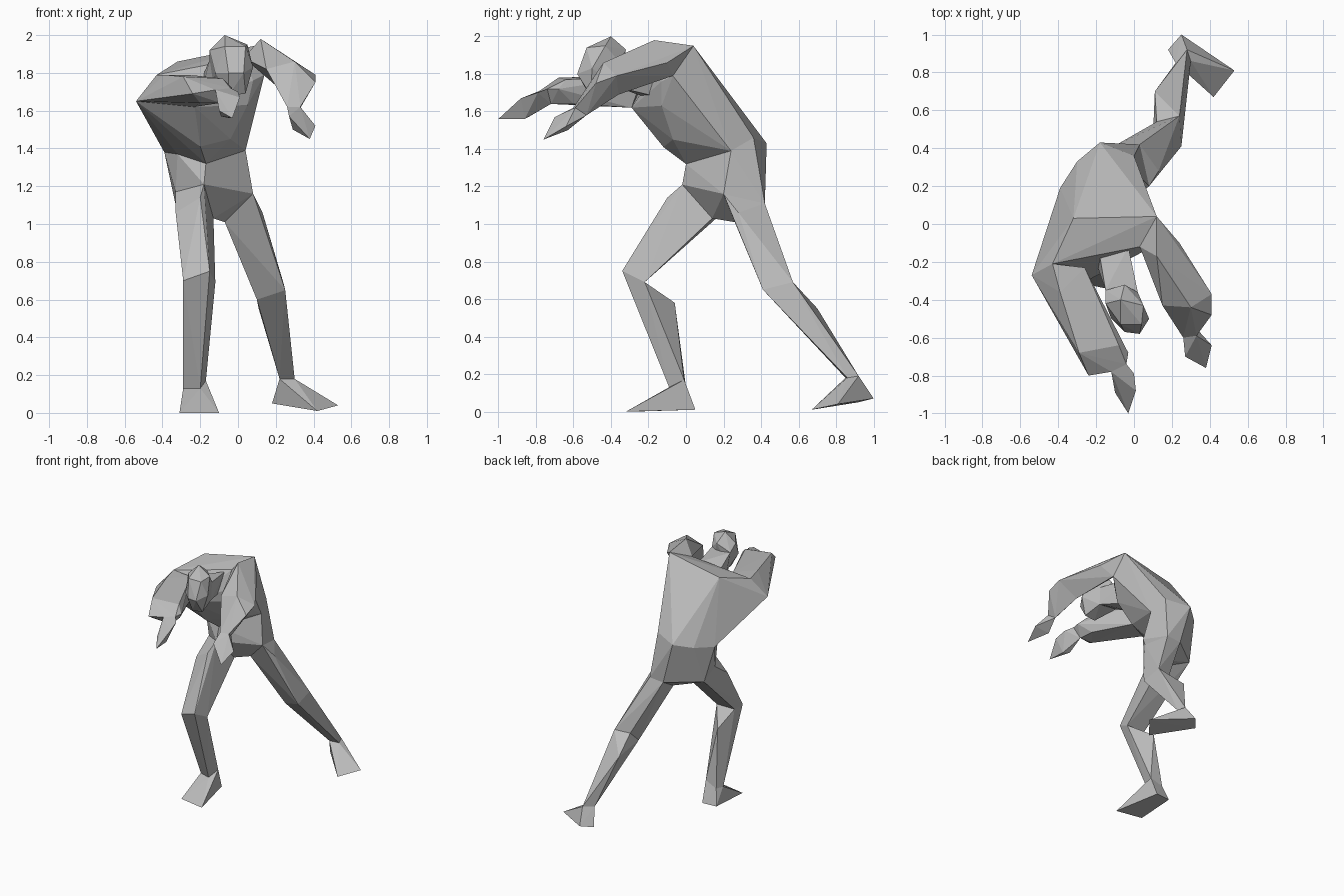
import bpy
import bmesh
from mathutils import Vector

# Remove the default cube only
default_cube = bpy.data.objects.get("Cube")
if default_cube:
    bpy.data.objects.remove(default_cube, do_unlink=True)

# Single clay grey for the whole figure
clay = bpy.data.materials.new("clay_grey")
clay.use_nodes = True
clay.diffuse_color = (.5, .5, .5, 1)
shader = next(node for node in clay.node_tree.nodes if node.type == "BSDF_PRINCIPLED")
shader.inputs["Base Color"].default_value = clay.diffuse_color
shader.inputs["Roughness"].default_value = .9


def build_part(part_name, *sections):
    """Stretch a faceted skin between neighbouring cross-sections."""
    mesh = bpy.data.meshes.new(part_name)
    skin = bmesh.new()
    corners = {corner for section in sections for corner in section}
    for corner in sorted(corners):
        skin.verts.new(Vector(corner))
    result = bmesh.ops.convex_hull(skin, input=skin.verts[:])
    unused = {item for item in result["geom_interior"] + result["geom_unused"]
              if isinstance(item, bmesh.types.BMVert)}
    bmesh.ops.delete(skin, geom=list(unused), context="VERTS")
    bmesh.ops.recalc_face_normals(skin, faces=skin.faces[:])
    skin.to_mesh(mesh)
    skin.free()
    mesh.materials.append(clay)
    part = bpy.data.objects.new(part_name, mesh)
    bpy.context.scene.collection.objects.link(part)
    return part


# Torso landmarks shared by neighbouring parts
left_shoulder_back = (.12, .04, 1.95)
left_armpit = (.14, -.07, 1.79)
left_collar = (.03, -.12, 1.88)
right_shoulder_back = (-.32, .03, 1.86)
right_shoulder_ridge = (-.43, -.21, 1.79)
right_shoulder_tip = (-.54, -.27, 1.65)
right_chest = (-.23, -.29, 1.62)

# Torso cross-sections
waist = [(.04, .24, 1.39), (0, .36, 1.46), (-.18, .43, 1.43), (-.3, .33, 1.4),
         (-.39, .19, 1.38), (-.32, .05, 1.37), (-.17, 0, 1.32)]
belly = [(-.04, -.07, 1.45), (-.2, -.12, 1.41)]
chest = [right_chest, (.05, -.13, 1.63), (.08, -.13, 1.76), left_collar]
shoulders = [left_shoulder_back, left_armpit, right_shoulder_back,
             right_shoulder_ridge, right_shoulder_tip]
right_hip = [(-.18, -.02, 1.21), (-.33, .1, 1.17), (-.33, .24, 1.1), (-.13, .14, 1.03)]
left_hip = [(.08, .2, 1.16), (.03, .42, 1.11), (-.09, .42, 1.1), (-.07, .26, 1.01)]

build_part("chest", waist, belly, chest, shoulders)
build_part("pelvis", waist, right_hip, left_hip)

# Neck and bowed head
nape = [(-.03, -.12, 1.85), (-.18, -.17, 1.8), (-.2, -.2, 1.67), (-.06, -.16, 1.68)]
skull_base = [(.02, -.36, 1.87), (-.15, -.35, 1.87), (-.13, -.36, 1.74), (.02, -.37, 1.73)]
crown = [(-.07, -.4, 2), (.05, -.43, 1.95), (-.15, -.42, 1.92), (-.05, -.32, 1.93)]
face = [(.04, -.53, 1.94), (-.07, -.53, 1.94), (.08, -.5, 1.83), (-.12, -.5, 1.8),
        (.03, -.58, 1.8), (-.05, -.57, 1.8)]
jaw = [(.04, -.51, 1.69), (-.05, -.51, 1.68)]
build_part("neck", nape, skull_base)
build_part("head", skull_base, crown, face, jaw)

# Right arm, folded across the chest
right_arm_root = [right_shoulder_tip, right_shoulder_ridge, right_chest,
                  (-.39, -.36, 1.79), (-.26, -.23, 1.79)]
right_elbow = [(-.24, -.8, 1.69), (-.29, -.68, 1.78), (-.2, -.72, 1.64)]
right_forearm_end = [(-.08, -.64, 1.77), (-.03, -.68, 1.72), (-.1, -.6, 1.64)]
right_wrist = [(-.12, -.78, 1.71), (-.04, -.74, 1.72), (-.09, -.72, 1.64)]
right_knuckles = [(-.1, -.89, 1.6), (.01, -.88, 1.67), (0, -.79, 1.7), (-.09, -.84, 1.57)]
right_fingers = [(-.03, -1, 1.56), (-.04, -.86, 1.56)]
build_part("right_upper_arm", right_arm_root, right_elbow, right_forearm_end)
build_part("right_forearm", right_elbow, right_forearm_end, right_wrist)
build_part("right_hand", right_wrist, right_knuckles, right_fingers)

# Left arm, reaching forward and down
left_arm_root = [left_shoulder_back, left_armpit, left_collar, (.12, -.17, 1.98),
                 (.24, -.1, 1.86)]
left_elbow = [(.3, -.44, 1.86), (.41, -.37, 1.79), (.41, -.48, 1.75),
              (.15, -.43, 1.82), (.25, -.36, 1.69)]
left_wrist = [(.26, -.6, 1.62), (.33, -.59, 1.62), (.31, -.53, 1.58)]
left_hand = [(.41, -.64, 1.52), (.38, -.76, 1.45), (.27, -.7, 1.57), (.29, -.63, 1.5)]
build_part("left_upper_arm", left_arm_root, left_elbow)
build_part("left_forearm", left_elbow, left_wrist)
build_part("left_hand", left_wrist, left_hand)

# Right leg, bent and bearing the weight
right_thigh_top = [(-.33, -.06, 1.06), (-.2, -.1, 1.14)]
right_knee = [(-.29, -.31, .7), (-.15, -.34, .75), (-.12, -.22, .69), (-.28, -.22, .69)]
right_calf = [(-.24, -.06, .58)]
right_ankle = [(-.29, -.06, .13), (-.2, -.09, .13), (-.17, -.01, .17), (-.27, 0, .13)]
right_sole = [(-.31, -.28, 0), (-.1, -.32, 0), (-.18, .05, .01), (-.3, .04, .01)]
build_part("right_thigh", right_hip, right_thigh_top, right_knee)
build_part("right_shin", right_knee, right_calf, right_ankle)
build_part("right_foot", right_ankle, right_sole)

# Left leg, stretched out behind
left_thigh_top = [(.13, .28, 1.06)]
left_knee = [(.25, .41, .65), (.24, .57, .69), (.12, .54, .68), (.1, .46, .6)]
left_calf = [(.11, .7, .55), (.24, .66, .55)]
left_ankle = [(.22, .85, .18), (.3, .86, .18), (.28, .92, .19)]
left_sole = [(.53, .81, .04), (.42, .67, .01), (.25, 1, .07), (.18, .92, .05)]
build_part("left_thigh", left_hip, left_thigh_top, left_knee)
build_part("left_shin", left_knee, left_calf, left_ankle)
build_part("left_foot", left_ankle, left_sole)
